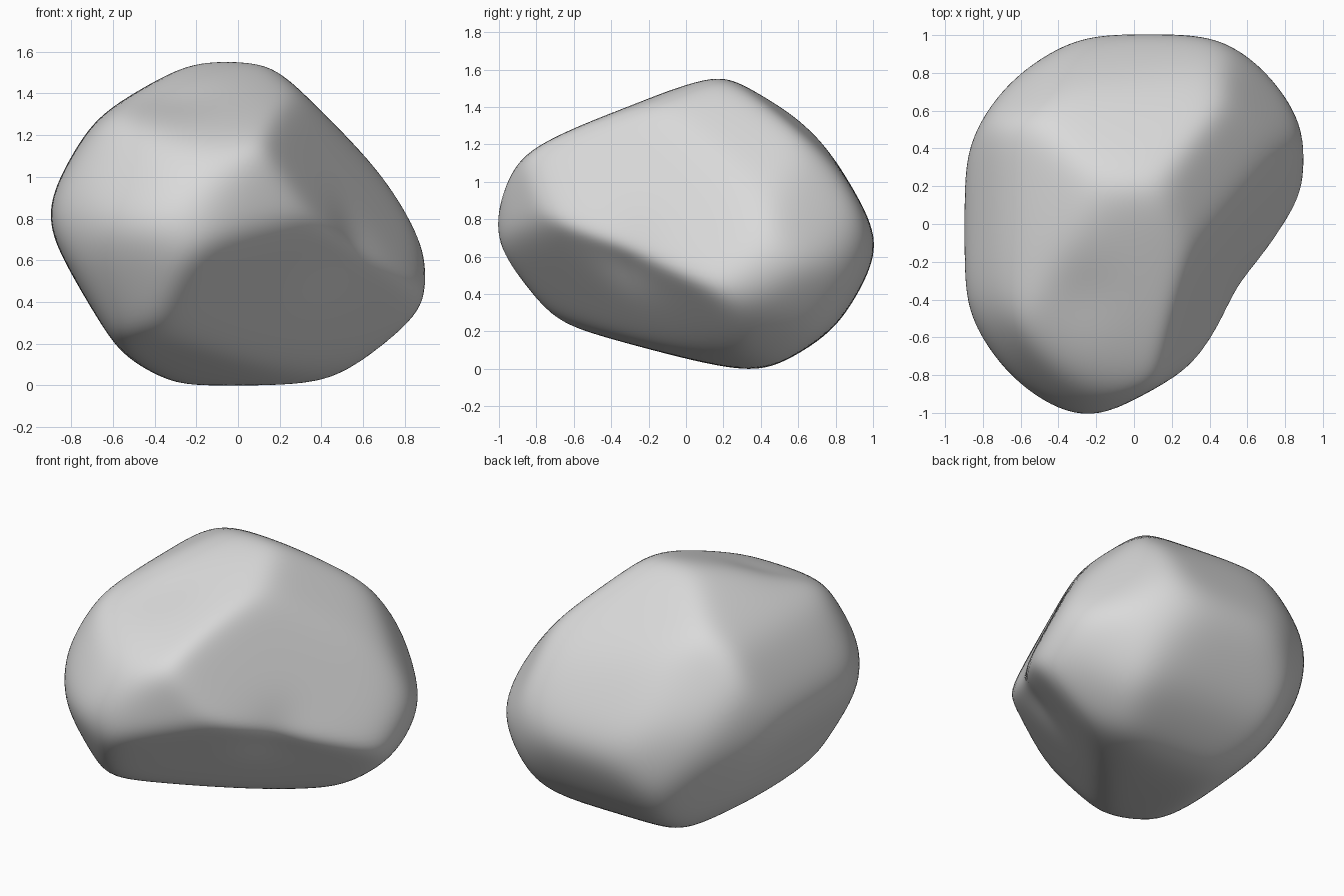
import bpy
import bmesh
import math
from mathutils import Vector

SHARPNESS = 22      # how crisp the ridges between the chiselled sides are

default_cube = bpy.data.objects.get("Cube")
if default_cube:
    bpy.data.objects.remove(default_cube)


def tilted(right, tilt):
    """Right and up axes of a ring of cuts leaning by the given tilt."""
    right = Vector(right).normalized()
    back = right.cross(Vector((0, 0, 1)))
    return right, back * math.sin(tilt) + Vector((0, 0, math.cos(tilt)))


# Rings of flat cuts around the stone: axes, then the distance of each cut from the middle
LEAN = math.radians(25)
rings = [
    ((Vector((1, 0, 0)), Vector((0, 0, 1))),
     (.89, .715, .72, .775, .793, .857, .9, .817, .842, .775, .87, .943)),
    ((Vector((0, 1, 0)), Vector((0, 0, 1))),
     (1, .862, .793, .775, .753, .943, 1, .92, .777, .775, .897, .977)),
    ((Vector((1, 0, 0)), Vector((0, 1, 0))),
     (.89, 1.02, 1.06, 1, 1, .97, .9, 1, 1.055, 1, .81, .68)),
    (tilted((1, 1, 0), -LEAN),
     (1.05, .945, .79, .84, .84, .95, 1.03, .98, .89, .7, .91, 1.04)),
    (tilted((-1, -1, 0), -LEAN),
     (1.03, .97, .835, .7, .71, .86, 1.05, 1.07, .95, .905, .87, .945)),
    (tilted((-1, 1, 0), LEAN),
     (1.02, .94, .85, .78, .71, .635, .735, .79, .83, .875, .835, .925)),
]
cuts = []
for (right, up), distances in rings:
    for step, distance in enumerate(distances):
        angle = math.tau * step / len(distances)
        cuts.append((right * math.cos(angle) + up * math.sin(angle), distance))

# Single broad cuts: direction, distance
for direction, distance in [
    ((.49, -.58, -.65), .585),  # underside of the front lobe
    ((.83, -.36, .42), .57),    # steep left flank
    ((1, 0, 1), .66),           # shoulder
    ((0, -.34, .94), .7),       # slope from the peak to the front
    ((0, -.26, -.97), .7),      # rising underside
]:
    cuts.append((Vector(direction).normalized(), distance))

# Hollows: direction, depth, spread
hollows = [
    (Vector((.45, -.3, -.15)).normalized(), .05, .35),  # valley beside the front lobe
    (Vector((-.3, -.35, .52)).normalized(), .03, .32),  # dip on the top
]


def surface_point(direction, scaled_normals):
    """Point where a direction meets the softly blended cuts, sunk by the hollows."""
    total = 0
    for normal in scaled_normals:
        facing = normal.dot(direction)
        if facing > 0:
            total += facing ** SHARPNESS
    radius = total ** (-1 / SHARPNESS)
    for centre, depth, spread in hollows:
        radius *= 1 - depth * math.exp(-((direction - centre).length / spread) ** 2)
    return direction * radius


def ball(detail):
    bm = bmesh.new()
    bmesh.ops.create_icosphere(bm, subdivisions=detail, radius=1)
    return bm


# Move the cuts outward until the rounded stone reaches each wanted distance
rough = ball(4)
directions = [v.co.normalized() for v in rough.verts]
rough.free()
offsets = [distance for _, distance in cuts]
for _ in range(14):
    normals = [n / o for (n, _), o in zip(cuts, offsets)]
    points = [surface_point(d, normals) for d in directions]
    for i, (normal, wanted) in enumerate(cuts):
        reach = max(normal.dot(p) for p in points)
        moved = offsets[i] * (wanted / reach) ** 0.7
        offsets[i] = min(max(moved, wanted * 0.97), wanted * 1.25)

# Stone surface
stone = ball(6)
normals = [n / o for (n, _), o in zip(cuts, offsets)]
for v in stone.verts:
    v.co = surface_point(v.co.normalized(), normals)

# Stand it on the ground, centred
lows = Vector([min(v.co[a] for v in stone.verts) for a in range(3)])
highs = Vector([max(v.co[a] for v in stone.verts) for a in range(3)])
shift = -(lows + highs) / 2
shift.z = -lows.z
bmesh.ops.translate(stone, verts=stone.verts, vec=shift)

mesh = bpy.data.meshes.new("boulder")
stone.to_mesh(mesh)
stone.free()
boulder = bpy.data.objects.new("boulder", mesh)
bpy.context.collection.objects.link(boulder)
mesh.polygons.foreach_set("use_smooth", [True] * len(mesh.polygons))

# Plain grey stone
grey = bpy.data.materials.new("stone_grey")
grey.use_nodes = True
colour = (0.7, 0.7, 0.7, 1)
grey.diffuse_color = colour
grey.node_tree.nodes["Principled BSDF"].inputs["Base Color"].default_value = colour
mesh.materials.append(grey)
